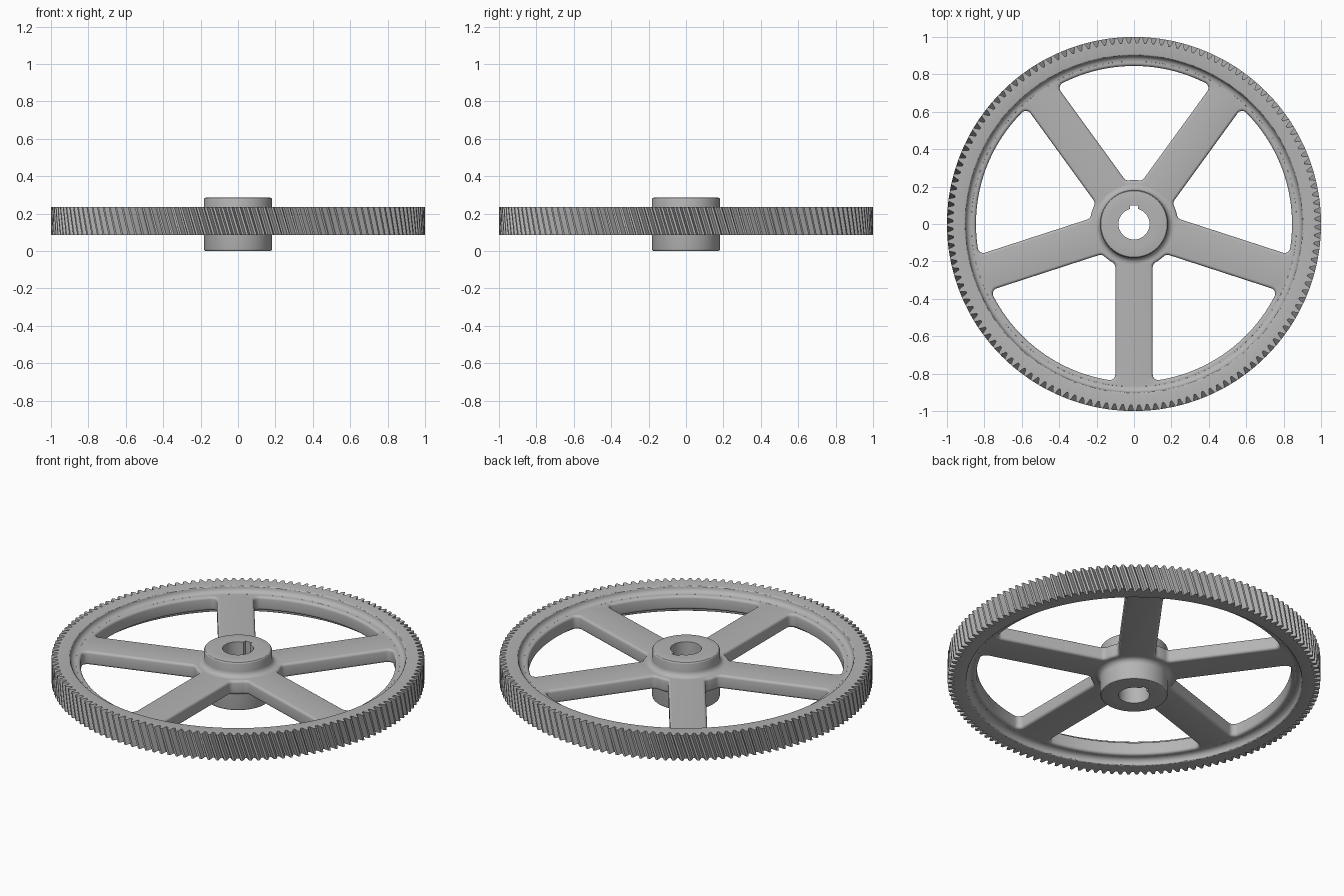
import bpy, bmesh
from math import sin, cos, asin, pi, radians, tau

cube = bpy.data.objects.get("Cube")
if cube:
    bpy.data.objects.remove(cube, do_unlink=True)

steel = bpy.data.materials.new("plain grey metal")
steel.use_nodes = True
grey = (0.46, 0.46, 0.46, 1)
steel.diffuse_color = grey
steel.node_tree.nodes["Principled BSDF"].inputs["Base Color"].default_value = grey

MID = 0.16            # height of the wheel's middle plane
WEB = 0.04            # half thickness of the spokes
FACE = 0.075          # half width of the toothed rim
HUB_BOTTOM, HUB_TOP = 0.0, 0.285


def polar(r, a):
    return complex(r * cos(a), r * sin(a))


def arc(cx, cy, r, a0, a1, n=5):
    """Points of an arc as (radius, height) pairs, angles in degrees."""
    steps = [radians(a0 + (a1 - a0) * i / n) for i in range(n + 1)]
    return [(cx + r * cos(a), cy + r * sin(a)) for a in steps]


def add_loop(bm, points, z):
    return [bm.verts.new((p.real, p.imag, z)) for p in points]


def loft(bm, rows, closed=False):
    """Skin a list of equally long vertex rings."""
    pairs = list(zip(rows, rows[1:])) + ([(rows[-1], rows[0])] if closed else [])
    for a, b in pairs:
        for i in range(len(a)):
            bm.faces.new((a[i - 1], a[i], b[i], b[i - 1]))


def finish(bm, name):
    bmesh.ops.recalc_face_normals(bm, faces=bm.faces)
    mesh = bpy.data.meshes.new(name)
    bm.to_mesh(mesh)
    bm.free()
    mesh.materials.append(steel)
    obj = bpy.data.objects.new(name, mesh)
    bpy.context.collection.objects.link(obj)
    bpy.ops.object.select_all(action='DESELECT')
    obj.select_set(True)
    bpy.context.view_layer.objects.active = obj
    bpy.ops.object.shade_smooth_by_angle(angle=radians(30))
    return obj


# Toothed rim: helical teeth outside, filleted recesses inside
TEETH = 140
ROOT, PITCH, TIP = 0.968, 0.985, 1.0
tooth = [(0, ROOT), (0.22, ROOT), (0.36, PITCH), (0.48, TIP), (0.74, TIP), (0.86, PITCH)]
TWIST = -0.3          # radians of helix per unit of height


def rim_loop(bm, z, radius=None):
    pts = [polar(radius or r, (k + f) * tau / TEETH + TWIST * (z - MID))
           for k in range(TEETH) for f, r in tooth]
    return add_loop(bm, pts, z)


bm = bmesh.new()
rows = [rim_loop(bm, MID + FACE * s / 2) for s in range(-2, 3)]
upper = arc(0.908, FACE - 0.008, 0.008, 90, 180, 3) + arc(0.87, WEB + 0.03, 0.03, 0, -90)
inner = upper + [(r, -h) for r, h in reversed(upper)]
rows += [rim_loop(bm, MID + h, r) for r, h in inner]
loft(bm, rows, closed=True)
finish(bm, "toothed_rim")

# Spoked web: a plate with five rounded windows
SPOKES = 5
HALF, R_OUT, R_IN, CORNER, ROUND = 0.1, 0.845, 0.235, 0.03, 0.015
sector = tau / SPOKES


def window_half():
    """Half outline of a window next to a spoke on angle 0: (point, normal angle)."""
    ai = asin((HALF + CORNER) / (R_IN + CORNER))
    ao = asin((HALF + CORNER) / (R_OUT - CORNER))
    half = []
    for i in range(3):
        a = sector / 2 + (ai - sector / 2) * i / 3
        half.append((polar(R_IN, a), a + pi))
    for centre, a0, a1 in ((polar(R_IN + CORNER, ai), pi + ai, 1.5 * pi),
                           (polar(R_OUT - CORNER, ao), 1.5 * pi, tau + ao)):
        for i in range(9):
            a = a0 + (a1 - a0) * i / 8
            half.append((centre + polar(CORNER, a), a))
    for i in range(1, 13):
        a = ao + (sector / 2 - ao) * i / 12
        half.append((polar(R_OUT, a), a))
    return half


half = window_half()
outline = half + [(polar(1, sector) * p.conjugate(), sector - a) for p, a in half[-2:0:-1]]

bm = bmesh.new()
edge = [(ROUND + x, h) for x, h in arc(0, WEB - ROUND, ROUND, 0, 90, 4)]
edge = [(ROUND - (x - ROUND), h) for x, h in edge]
# offsets outward from the window: zero on the wall, ROUND on the plate's face
wall = [(x, h) for x, h in reversed(edge)]
wall += [(x, -h) for x, h in edge]
caps = ([], [])
for k in range(SPOKES):
    turn = -pi / 2 + k * sector
    rings = [add_loop(bm, [(p + polar(x, a)) * polar(1, turn) for p, a in outline], MID + h)
             for x, h in wall]
    loft(bm, rings)
    caps[0].append(rings[0])
    caps[1].append(rings[-1])
for radius in (0.87, 0.205):
    pts = [polar(radius, tau * i / 120) for i in range(120)]
    rings = [add_loop(bm, pts, MID + WEB), add_loop(bm, pts, MID - WEB)]
    loft(bm, rings)
    caps[0].append(rings[0])
    caps[1].append(rings[1])
for loops in caps:
    edges = [bm.edges.get((ring[i - 1], ring[i])) for ring in loops for i in range(len(ring))]
    bmesh.ops.triangle_fill(bm, edges=edges, use_beauty=True, normal=(0, 0, 1))
finish(bm, "spoked_web")

# Hub: a turned boss with a keyed bore
N = 96
BORE, KEY_TOP, R_HUB, EASE = 0.083, 0.1, 0.182, 0.01
key_half = BORE * sin(4 * tau / N)


def hub_loop(bm, r, z):
    return add_loop(bm, [polar(r, pi / 2 - tau * k / N) for k in range(-N // 2, N // 2)], z)


def bore_loop(bm, z):
    pts = [complex(key_half * k / 3, KEY_TOP) if abs(k) < 4
           else polar(BORE, pi / 2 - tau * k / N) for k in range(-N // 2, N // 2)]
    return add_loop(bm, pts, z)


bm = bmesh.new()
FILLET = 0.03
profile = arc(R_HUB - EASE, HUB_BOTTOM + EASE, EASE, -90, 0, 3)
profile += arc(R_HUB + FILLET, MID - WEB - FILLET, FILLET, 180, 90)
profile += arc(R_HUB + FILLET, MID + WEB + FILLET, FILLET, 270, 180)
profile += arc(R_HUB - EASE, HUB_TOP - EASE, EASE, 0, 90, 3)
rows = [hub_loop(bm, r, z) for r, z in profile]
rows += [hub_loop(bm, 0.125, HUB_TOP), bore_loop(bm, HUB_TOP),
         bore_loop(bm, HUB_BOTTOM), hub_loop(bm, 0.125, HUB_BOTTOM)]
loft(bm, rows, closed=True)
finish(bm, "keyed_hub")
